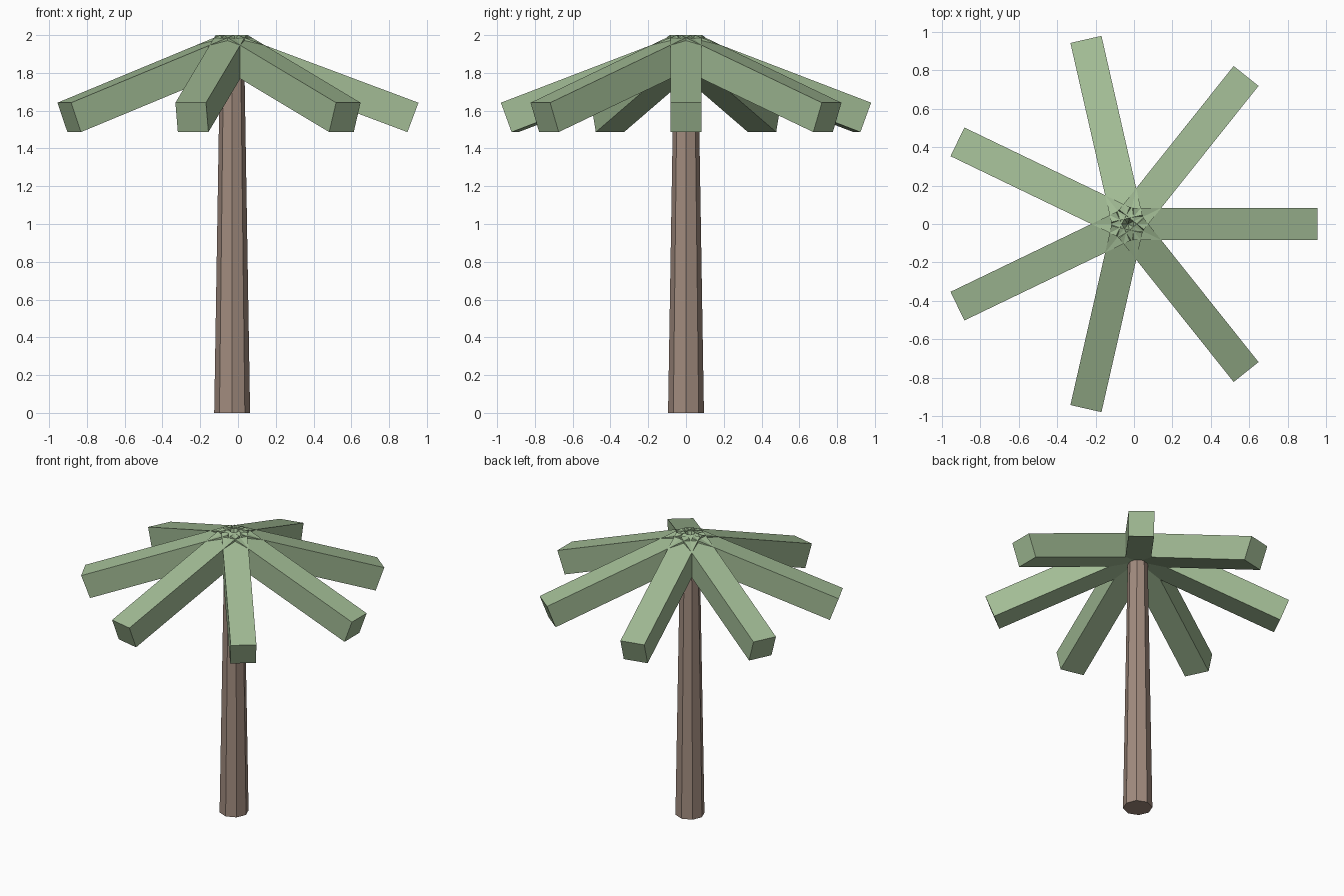
import bpy
import math
from mathutils import Matrix, Vector

if "Cube" in bpy.data.objects:
    bpy.data.objects.remove(bpy.data.objects["Cube"], do_unlink=True)


def make_material(name, rgb):
    mat = bpy.data.materials.new(name)
    mat.use_nodes = True
    color = (*rgb, 1.0)
    mat.diffuse_color = color
    mat.node_tree.nodes["Principled BSDF"].inputs["Base Color"].default_value = color
    return mat


bark = make_material("bark brown", (0.36, 0.26, 0.21))
green = make_material("leaf green", (0.36, 0.50, 0.30))

CENTER_X = -0.031
TRUNK_TOP = 1.9
FROND_COUNT = 7
FROND_SIZE = 0.166
FROND_LENGTH = 1.022
DROOP = math.radians(20.5)

# Tapered eight-sided trunk
bpy.ops.mesh.primitive_cone_add(vertices=8, radius1=0.095, radius2=0.064,
                                depth=TRUNK_TOP, location=(CENTER_X, 0, TRUNK_TOP / 2))
trunk = bpy.context.object
trunk.name = "trunk"
trunk.data.materials.append(bark)

# Drooping block fronds, hinged at the middle of their inner ends
pivot = Vector((CENTER_X, 0, 2 - FROND_SIZE / 2 * math.cos(DROOP)))
for i in range(FROND_COUNT):
    bpy.ops.mesh.primitive_cube_add(size=1)
    frond = bpy.context.object
    frond.name = f"frond_{i + 1}"
    frond.data.transform(Matrix.Translation((0.5, 0, 0)))
    frond.data.transform(Matrix.Diagonal((FROND_LENGTH, FROND_SIZE, FROND_SIZE, 1)))
    frond.rotation_euler = (0, DROOP, math.tau * i / FROND_COUNT)
    frond.location = pivot
    frond.data.materials.append(green)
